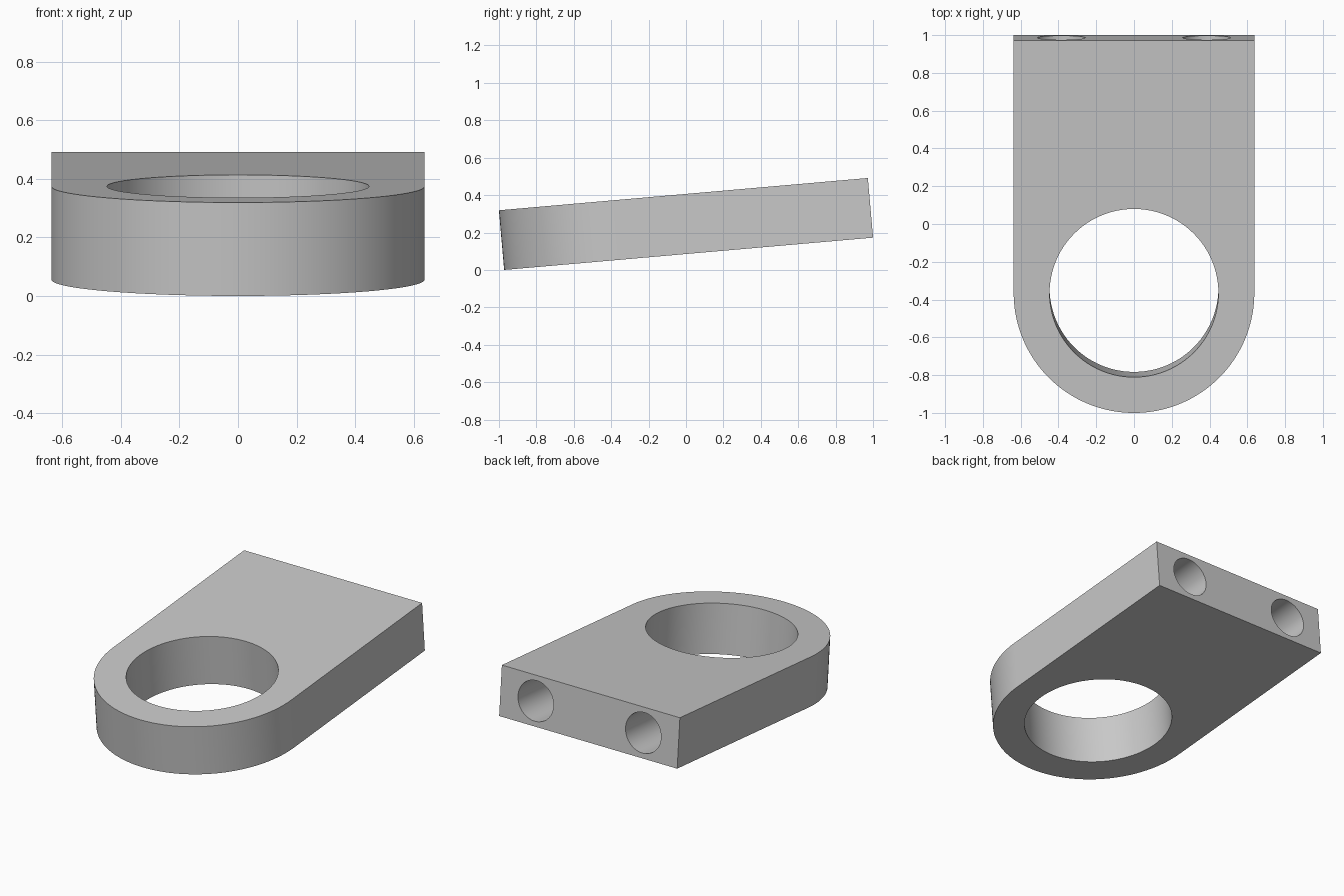
import bpy, bmesh, math
from mathutils import Matrix

cube = bpy.data.objects.get("Cube")
if cube:
    bpy.data.objects.remove(cube, do_unlink=True)

LENGTH, THICK, RADIUS = 1.98, 0.32, 0.637
BORE, TILT, SEGMENTS = 0.447, math.radians(5), 96
BACK = LENGTH / 2
CENTRE_Y = RADIUS - BACK

grey = bpy.data.materials.new("light grey")
grey.use_nodes = True
colour = (0.58, 0.58, 0.58, 1)
grey.diffuse_color = colour
grey.node_tree.nodes["Principled BSDF"].inputs["Base Color"].default_value = colour


def add_object(name, bm):
    bmesh.ops.recalc_face_normals(bm, faces=bm.faces)
    mesh = bpy.data.meshes.new(name)
    bm.to_mesh(mesh)
    bm.free()
    mesh.materials.append(grey)
    obj = bpy.data.objects.new(name, mesh)
    bpy.context.collection.objects.link(obj)
    return obj


def cut_cylinder(target, radius, depth, matrix):
    bm = bmesh.new()
    bmesh.ops.create_cone(bm, cap_ends=True, segments=SEGMENTS, radius1=radius,
                          radius2=radius, depth=depth, matrix=matrix)
    cutter = add_object("hole_cutter", bm)
    cutter.hide_render = True
    mod = target.modifiers.new("hole", "BOOLEAN")
    mod.operation, mod.solver, mod.object = "DIFFERENCE", "EXACT", cutter
    bpy.context.view_layer.objects.active = target
    bpy.ops.object.modifier_apply(modifier=mod.name)
    bpy.data.objects.remove(cutter, do_unlink=True)


# Plate with a square back and a round front
outline = [(RADIUS, BACK), (-RADIUS, BACK)]
for i in range(SEGMENTS + 1):
    a = math.pi * (1 + i / SEGMENTS)
    outline.append((RADIUS * math.cos(a), CENTRE_Y + RADIUS * math.sin(a)))
bm = bmesh.new()
base = bm.faces.new([bm.verts.new((x, y, -THICK / 2)) for x, y in outline])
side = bmesh.ops.extrude_face_region(bm, geom=[base])["geom"]
bmesh.ops.translate(bm, vec=(0, 0, THICK),
                    verts=[v for v in side if isinstance(v, bmesh.types.BMVert)])
bracket = add_object("bracket_plate", bm)

# Large through hole
cut_cylinder(bracket, BORE, 1, Matrix.Translation((0, CENTRE_Y, 0)))

# Two blind holes in the back end
for x in (-0.385, 0.385):
    cut_cylinder(bracket, 0.127, 1.2, Matrix.Translation((x, BACK, 0))
                 @ Matrix.Rotation(math.pi / 2, 4, "X"))

# Tilt the plate and rest its front edge on the ground
height = LENGTH * math.sin(TILT) + THICK * math.cos(TILT)
bracket.data.transform(Matrix.Translation((0, 0, height / 2))
                       @ Matrix.Rotation(TILT, 4, "X"))

bpy.ops.object.select_all(action="DESELECT")
bracket.select_set(True)
bpy.context.view_layer.objects.active = bracket
bpy.ops.object.shade_smooth_by_angle(angle=math.radians(30))
